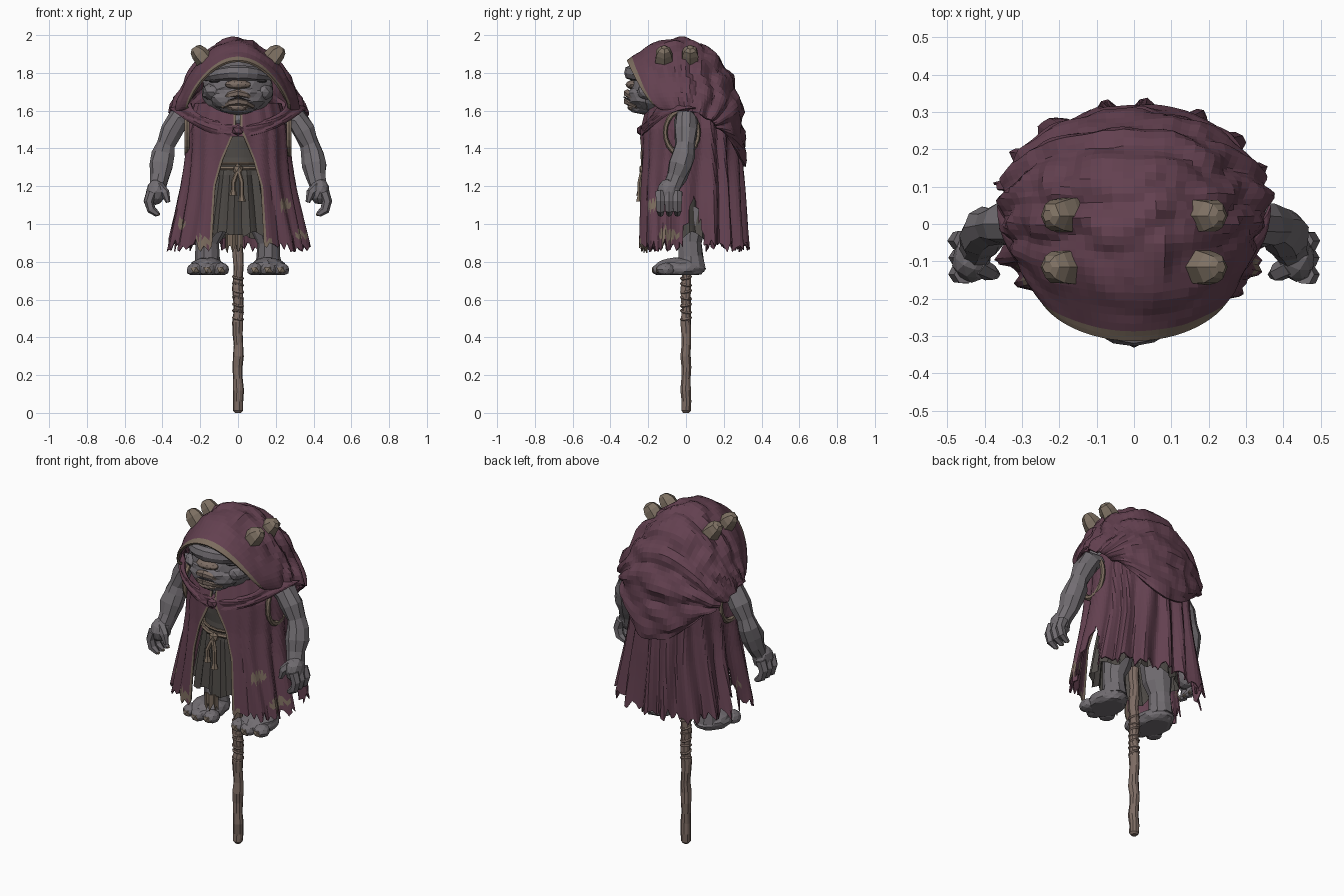
import bpy, bmesh, math, random
from mathutils import Vector, noise

random.seed(4)
cube = bpy.data.objects.get("Cube")
if cube:
    bpy.data.objects.remove(cube, do_unlink=True)


def material(name, r, g, b):
    m = bpy.data.materials.new(name)
    m.use_nodes = True
    m.diffuse_color = (r, g, b, 1)
    bsdf = m.node_tree.nodes["Principled BSDF"]
    bsdf.inputs["Base Color"].default_value = (r, g, b, 1)
    bsdf.inputs["Roughness"].default_value = 0.9
    return m


CLOTH = material("plum cloth", .125, .052, .08)
TRIM = material("tan trim", .2, .15, .112)
SKIN = material("grey skin", .168, .154, .168)
TUNIC = material("dark tunic", .08, .072, .065)
HORN = material("horn", .21, .165, .125)
WOOD = material("staff wood", .21, .152, .128)
LIP = material("brown lips", .2, .15, .125)
DARK = material("dark hollow", .05, .045, .05)


def build(name, verts, faces, mats, rule=None, thick=0):
    me = bpy.data.meshes.new(name)
    me.from_pydata(verts, [], faces)
    for m in mats:
        me.materials.append(m)
    if rule:
        for i, p in enumerate(me.polygons):
            p.material_index = rule(i, p.center)
    ob = bpy.data.objects.new(name, me)
    bpy.context.collection.objects.link(ob)
    if thick:
        mod = ob.modifiers.new("thickness", "SOLIDIFY")
        mod.thickness, mod.offset = thick, 0
    return ob


def grid(name, func, nu, nv, mats, rule=None, keep=None, thick=0):
    """Sheet from func(u, v), both 0..1."""
    verts = [func(i / nu, j / nv) for j in range(nv + 1) for i in range(nu + 1)]
    w = nu + 1
    cells = [(i, j) for j in range(nv) for i in range(nu)]
    faces = [(j * w + i, j * w + i + 1, (j + 1) * w + i + 1, (j + 1) * w + i) for i, j in cells]
    if keep:
        pairs = [(f, c) for f, c in zip(faces, cells)
                 if keep(sum((verts[k] for k in f), Vector()) / 4)]
        faces, cells = [p[0] for p in pairs], [p[1] for p in pairs]
    return build(name, verts, faces, mats, rule and (lambda k, c: rule(cells[k], c)), thick)


def tube(name, pts, sides, mat, rough=0):
    """Capped tube through (x, y, z, radius) points."""
    verts, faces, n = [], [], len(pts)
    centers = [Vector(p[:3]) for p in pts]
    for k, c in enumerate(centers):
        t = (centers[min(k + 1, n - 1)] - centers[max(k - 1, 0)]).normalized()
        a = Vector((0, 1, 0)).cross(t).normalized()
        b = t.cross(a)
        for s in range(sides):
            q = 2 * math.pi * s / sides
            r = pts[k][3] * (1 + random.uniform(-rough, rough))
            verts.append(c + (a * math.cos(q) + b * math.sin(q)) * r)
    for k in range(n - 1):
        for s in range(sides):
            e = (s + 1) % sides
            faces.append((k * sides + s, k * sides + e, (k + 1) * sides + e, (k + 1) * sides + s))
    faces += [tuple(reversed(range(sides))), tuple(range((n - 1) * sides, n * sides))]
    return build(name, verts, faces, [mat])


def blob(name, loc, size, mat, detail=2, rough=0, floor=None):
    """Faceted ellipsoid, optionally wrinkled and flattened underneath."""
    bm = bmesh.new()
    bmesh.ops.create_icosphere(bm, subdivisions=detail, radius=1)
    for v in bm.verts:
        k = 1 + rough * noise.noise(v.co * 3 + Vector(loc) * 9)
        v.co = Vector(loc) + Vector(size) * v.co * k
        if floor is not None:
            v.co.z = max(v.co.z, floor)
    me = bpy.data.meshes.new(name)
    bm.to_mesh(me)
    bm.free()
    me.materials.append(mat)
    ob = bpy.data.objects.new(name, me)
    bpy.context.collection.objects.link(ob)
    return ob


def ring(name, loc, major, minor, mat, scale=(1, 1, 1), rot=(0, 0, 0)):
    bpy.ops.mesh.primitive_torus_add(location=loc, rotation=rot, major_radius=major,
                                     minor_radius=minor, major_segments=20, minor_segments=6)
    ob = bpy.context.object
    ob.name, ob.scale = name, scale
    ob.data.materials.append(mat)


def lerp(x, table):
    for (a, *p), (b, *q) in zip(table, table[1:]):
        if x <= b:
            k = max(0, (x - a) / (b - a))
            return [m + (n - m) * k for m, n in zip(p, q)]
    return list(table[-1][1:])


# Cloak: pleated sheet, open in front, slit at the sides, ragged hem
# height: half width, front depth, back depth, half gap
CLOAK = [(.84, .365, .262, .315, .14), (1.2, .29, .25, .295, .12),
         (1.34, .27, .24, .285, .08), (1.5, .26, .235, .28, .012), (1.64, .22, .2, .25, .01)]
COLS = 120
hems = [.875 + random.uniform(-.025, .025) + (.025 if i % 3 == 0 else 0) for i in range(COLS + 1)]


def cloak(u, v):
    s = u * 2 - 1
    z = hems[round(u * COLS)] * (1 - v) + 1.64 * v
    X, F, B, gap = lerp(z, CLOAK)
    phi = s * (math.pi - math.asin(gap / X))
    wave = math.sin(phi * 17 + 2.5 * noise.noise(Vector((phi * 2, z * 1.5, 3))))
    amp = (.022 if math.cos(phi) > -.3 else .01) * (1 - .6 * v)
    k = 1 + amp / .3 * wave
    c = math.cos(phi)
    x, y = X * math.sin(phi), (B if c > 0 else F) * math.copysign(abs(c) ** .8, c)
    return Vector((x * (k if c > -.8 else 1), y * k, z))


# sewn-on patches on the front panels: x, z, radius
PATCHES = [(-.19, .9, .035), (.25, 1.1, .032), (.33, .94, .03), (.12, 1.07, .025),
           (-.3, 1.0, .025), (.16, .9, .025)]


def cloak_colour(cell, c):
    if cell[0] in (0, COLS - 1):
        return 1
    return int(c.y < 0 and any(math.hypot(c.x - x, c.z - z) < r for x, z, r in PATCHES))


grid("cloak", cloak, COLS, 28, [CLOTH, TRIM], cloak_colour,
     lambda c: not (abs(c.x) > .2 and abs(c.y - .04) < .06 * (1.16 - c.z) / .25 and c.z < 1.16),
     .007)
blob("cloak_clasp", (0, -.24, 1.495), (.035, .022, .028), CLOTH, 1)

# Hood: arches from the brim, over the crown, down to a point on the back
# position: apex y, apex z, side x, side y, side z
HOOD = [(0, -.31, 1.862, .265, -.14, 1.62), (.05, -.28, 1.882, .28, -.13, 1.61),
        (.15, -.19, 1.945, .315, -.08, 1.60), (.3, -.05, 1.985, .345, -.01, 1.60),
        (.43, .08, 1.95, .36, .06, 1.59), (.55, .17, 1.88, .35, .1, 1.56),
        (.68, .25, 1.76, .33, .13, 1.55), (.8, .29, 1.62, .315, .15, 1.53),
        (.9, .305, 1.47, .3, .16, 1.51), (1, .31, 1.3, .285, .16, 1.51)]


def hood(u, v):
    ya, za, X, ys, zs = lerp(v, HOOD)
    a = (u - .5) * math.pi
    c = max(0, math.cos(a))
    p = Vector((X * math.sin(a), ys + (ya - ys) * c ** (1 + .3 * v),
                zs + (za - zs) * c ** (1.6 + .5 * v)))
    n = noise.noise(p * 6)
    ridge = .4 - abs(noise.noise(p * 9 + Vector((5, 2, 1)))) * 1.6
    fold = (math.sin(v * 42 + 5 * n) * .01 + ridge * .016) * min(1, v * 3)
    return p + (p - Vector((0, 0, 1.6))).normalized() * fold


grid("hood", hood, 40, 44, [CLOTH, TRIM], lambda cell, c: int(cell[1] < 2), thick=.012)


def cowl(u, v):
    a = (u - .5) * math.pi
    s, c = math.sin(a), max(0, math.cos(a))
    p = Vector(((.25 + .11 * v) * s, -.13 + .18 * v - (.08 + .2 * v) * c,
                1.64 - .03 * v - (.11 + .04 * v) * c ** (1 + 1.2 * v)))
    bulge = math.sin(v * math.pi) * .012 + .005 * math.sin(v * 9 + 3 * noise.noise(p * 5))
    return p + Vector((s, -c, .5)) * bulge


grid("shoulder_cowl", cowl, 30, 8, [CLOTH], thick=.01)

# Tunic with a layered pleated skirt
TUNIC_SHAPE = [(.93, .25, .2), (1.12, .21, .195), (1.29, .17, .19), (1.33, .17, .18),
               (1.48, .2, .19), (1.58, .14, .14)]


def tunic(u, v):
    z = .94 + .64 * v
    a = u * 2 * math.pi
    X, Y = lerp(z, TUNIC_SHAPE)
    k = 1 + (.05 * math.sin(a * 18) if z < 1.28 else .04 * noise.noise(Vector((a, z * 14, 0))))
    ragged = .02 * math.sin(a * 9) if v == 0 else 0
    return Vector((X * k * math.cos(a), Y * k * math.sin(a), z + ragged))


grid("tunic", tunic, 72, 14, [TUNIC])
ring("rope_belt", (0, 0, 1.295), .19, .012, TRIM, (.95, 1.05, 1))
ring("upper_rope", (0, 0, 1.32), .185, .008, TRIM, (.95, 1.05, 1))
blob("belt_knot", (0, -.225, 1.29), (.03, .025, .03), TRIM, 1)
for x, low in ((-.025, 1.15), (.02, 1.12)):
    tube("rope_end", [(0, -.23, 1.29, .012), (x, -.245, 1.22, .013),
                      (x, -.245, low + .03, .013), (x, -.245, low, .022)], 6, TRIM)
grid("loin_cloth", lambda u, v: Vector((-.065 + .09 * u, -.215 + .008 * math.sin(u * 12),
     .945 - v * (.075 + .025 * math.sin(u * 19)))), 10, 3, [TRIM], thick=.006)

# Head and face
blob("head", (0, -.12, 1.71), (.19, .17, .15), SKIN, 3, .1)
tube("brow", [(.168 * k, -.29 + .12 * k * k, 1.8 - .022 * k * k, .04 - .016 * k * k)
              for k in (-1, -.75, -.5, -.25, 0, .25, .5, .75, 1)], 8, SKIN, .08)
blob("muzzle", (0, -.205, 1.67), (.145, .105, .085), SKIN, 3, .1)
blob("chin", (0, -.215, 1.612), (.095, .085, .035), SKIN, 2, .15)
blob("neck", (0, -.08, 1.55), (.12, .13, .1), SKIN, 2, .1)
blob("nose", (0, -.28, 1.738), (.07, .04, .026), LIP, 2, .1)
for z, w, drop in ((1.692, .085, .035), (1.65, .08, .028)):
    tube("lip", [(w * k, -.31 + .05 * k * k, z - drop * k * k, .022 - .01 * abs(k))
                 for k in (-1, -.5, 0, .5, 1)], 6, LIP)
blob("lower_lip_pad", (0, -.268, 1.616), (.06, .045, .022), LIP, 2, .1)
tube("mouth_line", [(-.075, -.287, 1.65, .003), (0, -.327, 1.671, .005),
                    (.075, -.287, 1.65, .003)], 5, DARK)

# Limbs, horns and armholes, one set per side
for side, s in (("left", 1), ("right", -1)):
    def limb(name, pts, sides, mat, rough=0):
        tube(side + name, [(x * s, y, z, r) for x, y, z, r in pts], sides, mat, rough)

    def lump(name, loc, size, mat, *opts):
        blob(side + name, (loc[0] * s, loc[1], loc[2]), size, mat, *opts)

    lump("_eye_hollow", (.115, -.225, 1.757), (.04, .035, .011), DARK)
    lump("_cheek", (.13, -.185, 1.7), (.06, .075, .05), SKIN, 2, .2)
    for y in (-.115, .022):
        limb("_horn", [(.13, y, 1.825, .046), (.18, y, 1.875, .052), (.205, y, 1.905, .046),
                       (.225, y, 1.925, .034), (.232, y, 1.935, .016)], 6, HORN, .08)
    ring(side + "_armhole", (.27 * s, -.022, 1.485), .1, .014, TRIM,
         (1.15, .88, 1), (0, math.pi / 2, 0))
    # arm with bulging elbow and forearm
    limb("_arm", [(.25, .0, 1.57, .05), (.31, .0, 1.555, .06), (.35, .0, 1.49, .06),
                  (.382, -.005, 1.42, .05), (.395, -.01, 1.37, .06), (.405, -.03, 1.31, .062),
                  (.413, -.05, 1.25, .052), (.425, -.07, 1.2, .046),
                  (.435, -.085, 1.15, .045)], 9, SKIN, .1)
    lump("_palm", (.435, -.092, 1.17), (.052, .062, .07), SKIN, 2, .15)
    for y in (-.135, -.09, -.045):
        limb("_finger", [(.455, y, 1.17, .028), (.472, y, 1.12, .026), (.46, y, 1.075, .024),
                         (.425, y, 1.05, .014)], 6, SKIN, .1)
        lump("_fingernail", (.424, y, 1.052), (.013, .012, .011), HORN, 1)
    limb("_thumb", [(.42, -.11, 1.2, .028), (.385, -.13, 1.165, .024),
                    (.37, -.135, 1.115, .012)], 6, SKIN, .08)
    limb("_leg", [(.13, .03, 1.08, .085), (.145, .025, .97, .078), (.16, .02, .9, .062),
                  (.16, .025, .83, .066), (.16, .03, .77, .072)], 10, SKIN, .08)
    lump("_foot", (.16, -.03, .765), (.095, .13, .058), SKIN, 3, .1, .73)
    for x, y in ((.09, -.115), (.16, -.13), (.228, -.108)):
        lump("_toe", (x, y, .758), (.044, .05, .038), SKIN, 2, .08, .73)
        lump("_toenail", (x, y - .026, .757), (.03, .028, .027), HORN, 1, 0, .73)

# Staff with a rope-wrapped grip
tube("staff", [(0, 0, 0, .016), (0, 0, .012, .026)] +
     [(.003 * math.sin(k * 1.7), .003 * math.cos(k * 2.3), .06 + k * .06,
       .027 + .002 * math.sin(k * 2.1)) for k in range(17)], 10, WOOD, .03)
for k in range(7):
    ring("grip_wrap", (0, 0, .5 + k * .036), .025, .0075, WOOD,
         rot=(.2 * (-1) ** k, .2, 0))
